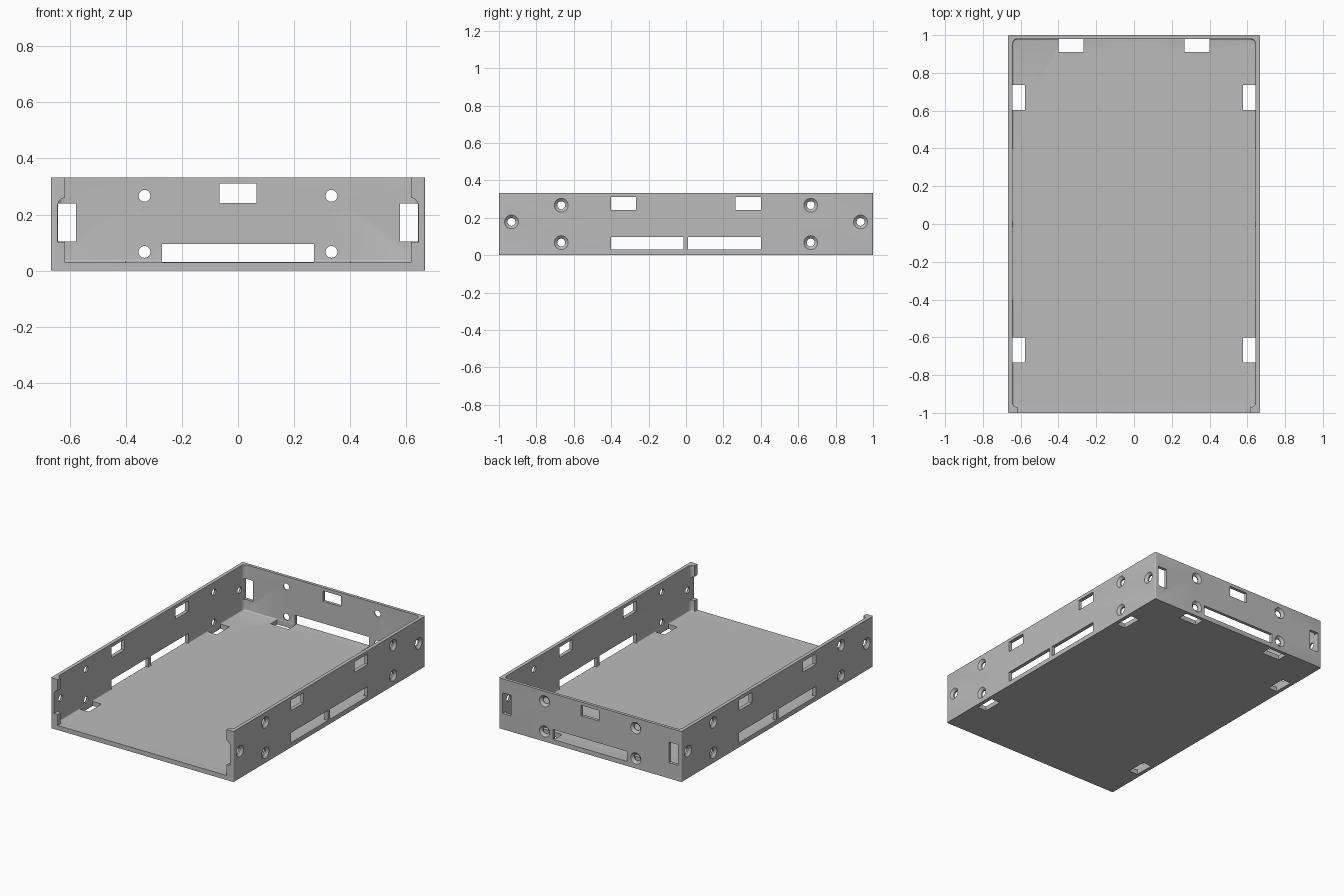
import bpy, bmesh, math
from mathutils import Vector

default = bpy.data.objects.get("Cube")
if default:
    bpy.data.objects.remove(default, do_unlink=True)

W, L, H = 0.667, 1.0, 0.333      # half width, half length, height
FLOOR = 0.03
IN_X, IN_BACK, IN_FRONT = 0.643, 0.98, -0.97


def to_object(bm, name):
    bmesh.ops.recalc_face_normals(bm, faces=bm.faces)
    mesh = bpy.data.meshes.new(name)
    bm.to_mesh(mesh)
    bm.free()
    ob = bpy.data.objects.new(name, mesh)
    bpy.context.collection.objects.link(ob)
    return ob


def box(name, x, y, z, upright=0, bottom=0):
    """Box from ranges, with optional rounded upright and bottom edges."""
    bm = bmesh.new()
    bmesh.ops.create_cube(bm, size=1)
    for v in bm.verts:
        v.co = [r[0] if c < 0 else r[1] for c, r in zip(v.co, (x, y, z))]
    if upright:
        edges = [e for e in bm.edges if abs(e.verts[0].co.z - e.verts[1].co.z) > 0.001]
        bmesh.ops.bevel(bm, geom=edges, offset=upright, segments=4,
                        profile=0.5, affect='EDGES')
    if bottom:
        edges = [e for e in bm.edges if all(abs(v.co.z - z[0]) < 1e-5 for v in e.verts)]
        bmesh.ops.bevel(bm, geom=edges, offset=bottom, segments=4,
                        profile=0.5, affect='EDGES')
    return to_object(bm, name)


def screw_cutter(pos, outward):
    """Turned cutter: straight bore plus countersink opening outward."""
    bm = bmesh.new()
    profile = [(0, -0.06), (0.021, -0.06), (0.021, -0.014), (0.045, 0.007), (0, 0.007)]
    verts = [bm.verts.new((r, 0, h)) for r, h in profile]
    edges = [bm.edges.new(pair) for pair in zip(verts, verts[1:])]
    bmesh.ops.spin(bm, geom=verts + edges, cent=(0, 0, 0), axis=(0, 0, 1),
                   angle=math.tau, steps=32)
    bmesh.ops.remove_doubles(bm, verts=bm.verts, dist=1e-5)
    turn = Vector((0, 0, 1)).rotation_difference(Vector(outward))
    for v in bm.verts:
        v.co = turn @ v.co + Vector(pos)
    return to_object(bm, "screw_cutter")


def notch_cutter(side):
    """Notch in the front lip, with an eased upper corner."""
    profile = [(0.59, 0.26), (0.618, 0.26), (0.63, 0.256), (0.639, 0.247),
               (0.6425, 0.235), (0.6425, 0.103), (0.59, 0.103)]
    bm = bmesh.new()
    face = bm.faces.new([bm.verts.new((side * x, -1.05, z)) for x, z in profile])
    out = bmesh.ops.extrude_face_region(bm, geom=[face])["geom"]
    for v in out:
        if isinstance(v, bmesh.types.BMVert):
            v.co.y = -0.95
    return to_object(bm, "notch_cutter")


# Tray body, hollowed and opened at the front
tray = box("tray", (-W, W), (-L, L), (0, H), upright=0.006)
cutters = [
    box("cavity", (-IN_X, IN_X), (IN_FRONT, IN_BACK), (FLOOR, 0.5), 0.025, 0.008),
    box("front_opening", (-0.617, 0.617), (-1.1, -0.93), (FLOOR, 0.5)),
    # Back wall window and long slot
    box("back_window", (-0.066, 0.066), (0.9, 1.1), (0.242, 0.311)),
    box("back_slot", (-0.27, 0.27), (0.95, 1.1), (FLOOR + 0.0005, 0.096)),
]

for s in (-1, 1):
    def across(a, b):
        return tuple(sorted((s * a, s * b)))

    cutters.append(notch_cutter(s))
    # Back wall corner slots and floor slots along the back
    cutters.append(box("corner_slot", across(0.577, 0.641), (0.9, 1.1), (0.104, 0.24)))
    cutters.append(box("rear_floor_slot", across(0.268, 0.4), (0.91, 0.979), (-0.1, 0.06)))
    # Side wall windows, long slots and floor slots
    for lo, hi in ((-0.402, -0.268), (0.265, 0.4)):
        cutters.append(box("side_window", across(0.6, 0.75), (lo, hi), (0.242, 0.311)))
    for lo, hi in ((-0.402, -0.014), (0.01, 0.4)):
        cutters.append(box("side_slot", across(0.62, 0.75), (lo, hi), (FLOOR + 0.0005, 0.096)))
    for lo, hi in ((-0.733, -0.6), (0.603, 0.736)):
        cutters.append(box("side_floor_slot", across(0.577, 0.642), (lo, hi), (-0.1, 0.06)))
    # Screw holes in the walls and floor
    for z in (0.067, 0.267):
        cutters.append(screw_cutter((s * 0.333, L, z), (0, 1, 0)))
        for y in (-0.667, 0.667):
            cutters.append(screw_cutter((s * W, y, z), (s, 0, 0)))
    for y in (-0.933, 0.933):
        cutters.append(screw_cutter((s * W, y, 0.178), (s, 0, 0)))
    for y in (-0.332, 0.335):
        cutters.append(screw_cutter((s * 0.6, y, 0), (0, 0, -1)))
    cutters.append(screw_cutter((0, s * 0.933, 0), (0, 0, -1)))

# Cut everything out of the tray
bpy.ops.object.select_all(action='DESELECT')
bpy.context.view_layer.objects.active = tray
tray.select_set(True)
for cutter in cutters:
    cutter.hide_render = True
    mod = tray.modifiers.new("cut", 'BOOLEAN')
    mod.operation = 'DIFFERENCE'
    mod.solver = 'EXACT'
    mod.object = cutter
    bpy.ops.object.modifier_apply(modifier=mod.name)
    bpy.data.objects.remove(cutter, do_unlink=True)

# Plain grey finish
grey = bpy.data.materials.new("plain_grey")
grey.use_nodes = True
colour = (0.5, 0.5, 0.5, 1)
grey.diffuse_color = colour
grey.node_tree.nodes["Principled BSDF"].inputs["Base Color"].default_value = colour
tray.data.materials.clear()
tray.data.materials.append(grey)
bpy.ops.object.shade_smooth_by_angle(angle=math.radians(30))
